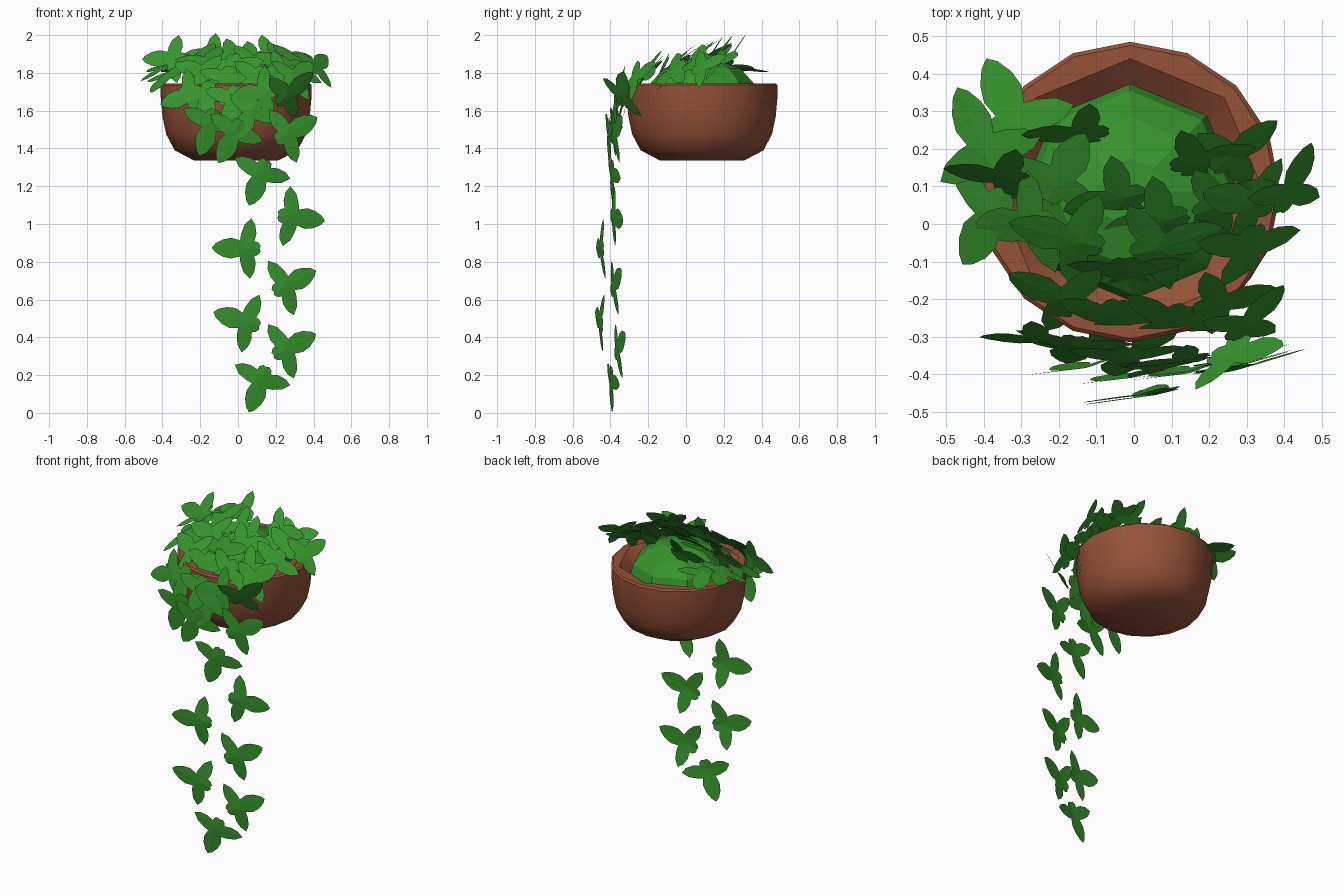
import bpy, bmesh, math
from mathutils import Vector

CX, CY = -0.01, 0.085  # pot axis


def material(name, rgb):
    m = bpy.data.materials.new(name)
    m.diffuse_color = (*rgb, 1)
    return m


TERRACOTTA = material("terracotta", (0.30, 0.085, 0.04))
GREEN = material("leaf green", (0.037, 0.30, 0.026))


def add_object(name, bm, mat):
    me = bpy.data.meshes.new(name)
    bm.to_mesh(me)
    bm.free()
    me.materials.append(mat)
    ob = bpy.data.objects.new(name, me)
    bpy.context.collection.objects.link(ob)
    return ob


def lathe(name, rings, sides, mat):
    """Skin rings of (radius, z, octagonal?) and cap both ends."""
    bm = bmesh.new()
    loops = []
    for r, z, octagonal in rings:
        loop = []
        for i in range(sides):
            a = math.pi / 2 + math.tau * i / sides
            k = r * (math.cos(math.pi / 8) if octagonal and i % 2 else 1)
            loop.append(bm.verts.new((CX + k * math.cos(a), CY + k * math.sin(a), z)))
        loops.append(loop)
    for a, b in zip(loops, loops[1:]):
        for i in range(sides):
            j = (i + 1) % sides
            bm.faces.new((a[i], a[j], b[j], b[i]))
    bm.faces.new(loops[0][::-1])
    bm.faces.new(loops[-1])
    return add_object(name, bm, mat)


# Bowl: round outside, octagonal opening
pot = lathe("pot", [(0.22, 1.335, 0), (0.325, 1.39, 0), (0.37, 1.475, 0), (0.39, 1.57, 0),
                    (0.40, 1.68, 0), (0.40, 1.735, 0), (0.39, 1.745, 0),
                    (0.355, 1.745, 1), (0.285, 1.69, 1)], 16, TERRACOTTA)
bpy.context.view_layer.objects.active = pot
pot.select_set(True)
bpy.ops.object.shade_smooth_by_angle(angle=math.radians(40))

# Faceted mound filling the bowl
lathe("foliage_mound", [(0.298, 1.66, 0), (0.27, 1.75, 0), (0.20, 1.825, 0), (0.09, 1.865, 0)],
      8, GREEN)

# Half outline of a lobed leaf, main lobe along +x
HALF = [(0.20, 0), (0.18, 0.024), (0.14, 0.046), (0.095, 0.055), (0.05, 0.042),
        (0.045, 0.075), (0.026, 0.125), (-0.01, 0.16), (-0.032, 0.125), (-0.038, 0.08),
        (-0.028, 0.04), (-0.048, 0.034), (-0.062, 0.016), (-0.056, 0)]
OUTLINE = HALF + [(x, -y) for x, y in HALF[-2:0:-1]]


def leaf(bm, x, y, z, heading, facing=-78, tilt=92, size=1.0):
    """Heading and facing are compass angles; tilt leans the leaf from flat to upright."""
    f, t = math.radians(facing), math.radians(tilt)
    n = Vector((math.sin(t) * math.cos(f), math.sin(t) * math.sin(f), math.cos(t)))
    u = Vector((-math.sin(f), math.cos(f), 0))
    v = n.cross(u)
    h = math.radians(heading - facing - 90)
    ax = u * math.cos(h) + v * math.sin(h)
    ay = n.cross(ax)
    o = Vector((x, y, z))

    def place(p):  # lobes droop slightly away from the midrib
        drop = 0.1 * abs(p[1]) + 0.4 * p[0] * p[0]
        return bm.verts.new(o + size * (ax * p[0] + ay * p[1] - n * drop))

    centre = place((0, 0))
    ring = [place(p) for p in OUTLINE]
    for a, b in zip(ring, ring[1:] + ring[:1]):
        bm.faces.new((centre, a, b))


def leaf_group(name, rows):
    bm = bmesh.new()
    for row in rows:
        leaf(bm, *row)
    add_object(name, bm, GREEN)


# Trailing vine: x, y, z, heading
leaf_group("trailing_leaves", [
    (0.13, -0.40, 0.19, 262), (0.24, -0.37, 0.33, 38),
    (0.06, -0.455, 0.475, 175), (0.24, -0.39, 0.665, 38),
    (0.06, -0.45, 0.87, 191), (0.27, -0.39, 1.04, 5),
    (0.13, -0.395, 1.285, 262), (0.25, -0.385, 1.47, 40),
    (-0.01, -0.41, 1.50, 255), (-0.14, -0.385, 1.55, 265)])

# Leaves spilling over the front rim: x, y, z, heading, facing, tilt, size
leaf_group("rim_leaves", [
    (-0.24, -0.31, 1.69, 195, -93, 75, 0.9), (-0.16, -0.32, 1.70, 260, -95, 70),
    (-0.02, -0.35, 1.68, 265, -85, 70), (0.25, -0.35, 1.67, 75, -60, 118),
    (0.08, -0.38, 1.61, 250, -80, 80, 0.9), (0.29, -0.28, 1.77, 60, -65, 62, 0.9),
    (-0.17, -0.21, 1.80, 150, -95, 50, 0.95), (-0.05, -0.24, 1.79, 260, -90, 52),
    (0.11, -0.25, 1.79, 240, -85, 55), (0.21, -0.22, 1.81, 10, -75, 55, 0.9),
    (0.15, -0.36, 1.70, 195, -80, 80, 0.9)])

# Leaves covering the mound: x, y, z, heading, facing, tilt, size
leaf_group("crown_back_leaves", [
    (-0.31, 0.26, 1.83, 115, 170, 5), (-0.39, 0.18, 1.83, 115, 210, 22),
    (-0.37, 0.04, 1.80, 235, 210, 30), (-0.33, 0.12, 1.88, 175, -95, 62, 0.9),
    (-0.12, 0.24, 1.89, 185, -85, 62, 0.9), (-0.21, 0.10, 1.88, 60, -120, 30, 0.9),
    (-0.26, 0.00, 1.85, 190, -130, 35, 0.95), (0.15, 0.16, 1.89, 10, -80, 56, 0.9),
    (0.25, 0.17, 1.87, 40, -65, 46, 0.85)])
leaf_group("crown_front_leaves", [
    (-0.02, 0.07, 1.90, 200, -90, 42, 0.9), (0.09, 0.01, 1.88, 200, -85, 42, 0.95),
    (0.21, 0.04, 1.88, 20, -70, 42, 0.9), (0.33, 0.05, 1.85, 160, -50, 45, 0.9),
    (0.41, 0.07, 1.83, 75, -45, 55, 0.85), (0.31, -0.05, 1.83, 265, -55, 50),
    (0.05, -0.07, 1.86, 20, -90, 42), (-0.14, -0.05, 1.86, 165, -95, 38),
    (-0.02, -0.12, 1.85, 275, -90, 62)])
